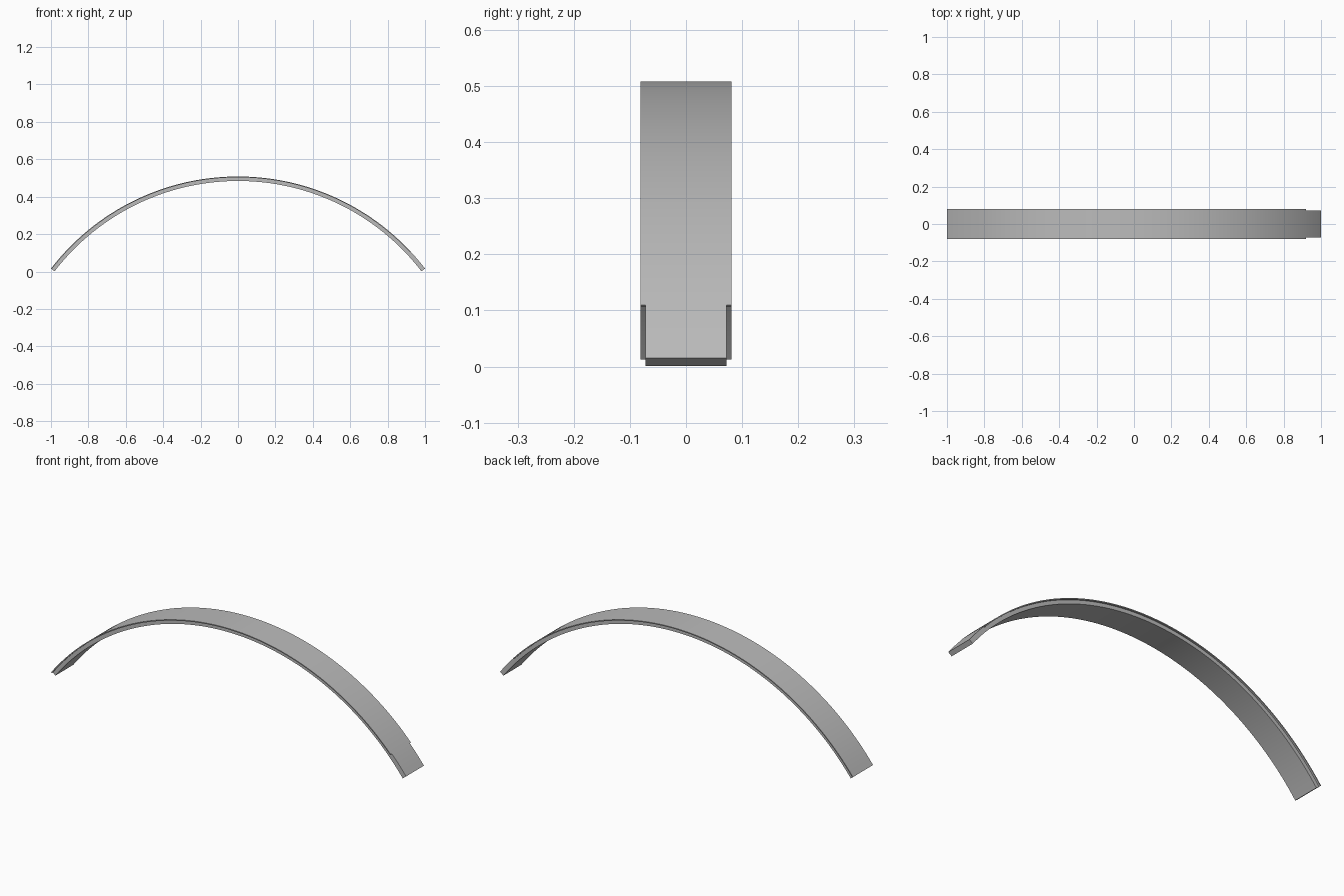
import bpy, bmesh, math

cube = bpy.data.objects.get("Cube")
if cube:
    bpy.data.objects.remove(cube, do_unlink=True)

# Arc dimensions
R = 1.2615                    # outer radius
CENTRE_Z = 0.508 - R
THICK, LIP = 0.024, 0.005     # full thickness, lip thickness
CORE, WIDE = 0.072, 0.081     # half widths of core and lips
END = math.asin(1 / R)
NOTCH = math.asin(0.92 / R)   # lips stop here on the left end
STEPS, TAIL = 72, 5

grey = bpy.data.materials.new("warm_free_grey")
grey.name = "plain_grey"
grey.use_nodes = True
colour = (0.5, 0.5, 0.5, 1)
grey.diffuse_color = colour
grey.node_tree.nodes["Principled BSDF"].inputs["Base Color"].default_value = colour

# T-shaped cross-section as (y, radius)
section = [(-WIDE, R), (-CORE, R), (CORE, R), (WIDE, R),
           (WIDE, R - LIP), (CORE, R - LIP), (CORE, R - THICK),
           (-CORE, R - THICK), (-CORE, R - LIP), (-WIDE, R - LIP)]
lips = [(0, 1, 8, 9), (2, 3, 4, 5)]
core = (1, 2, 5, 6, 7, 8)
full_edges = [(i, (i + 1) % 10) for i in range(10)]
core_edges = [(core[i], core[(i + 1) % 6]) for i in range(6)]

angles = [-END + (NOTCH + END) * i / STEPS for i in range(STEPS + 1)]
angles += [NOTCH + (END - NOTCH) * i / TAIL for i in range(1, TAIL + 1)]

# Sweep the section along the arc, dropping the lips past the notch
bm = bmesh.new()
rings = [[bm.verts.new((r * math.sin(a), y, CENTRE_Z + r * math.cos(a)))
          for y, r in section] for a in angles]
for k in range(len(rings) - 1):
    a, b = rings[k], rings[k + 1]
    for i, j in (full_edges if k < STEPS else core_edges):
        bm.faces.new((a[i], a[j], b[j], b[i]))

# Close the ends and the lip stops
bm.faces.new(rings[0])
bm.faces.new([rings[-1][i] for i in core])
for lip in lips:
    bm.faces.new([rings[STEPS][i] for i in lip])
bmesh.ops.delete(bm, geom=[v for v in bm.verts if not v.link_faces], context='VERTS')
bmesh.ops.recalc_face_normals(bm, faces=bm.faces)

mesh = bpy.data.meshes.new("curved_strip")
bm.to_mesh(mesh)
bm.free()
mesh.materials.append(grey)
strip = bpy.data.objects.new("curved_strip", mesh)
bpy.context.collection.objects.link(strip)

bpy.ops.object.select_all(action='DESELECT')
strip.select_set(True)
bpy.context.view_layer.objects.active = strip
bpy.ops.object.shade_smooth_by_angle(angle=math.radians(30))
